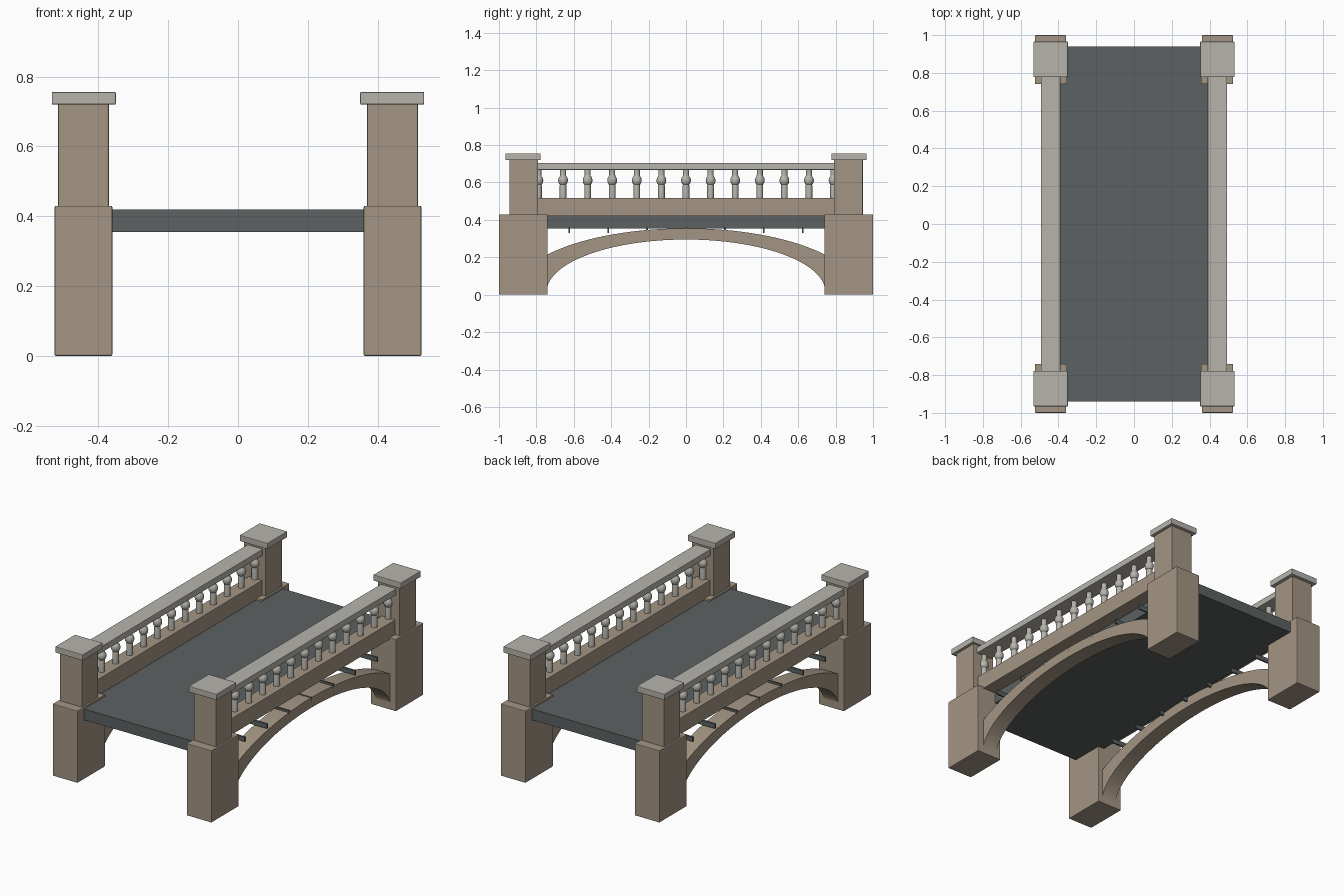
import bpy, bmesh, math

if "Cube" in bpy.data.objects:
    bpy.data.objects.remove(bpy.data.objects["Cube"])


def material(name, rgb):
    m = bpy.data.materials.new(name)
    lin = [((c / 255 + 0.055) / 1.055) ** 2.4 for c in rgb]
    m.diffuse_color = (*lin, 1)
    m.use_nodes = True
    m.node_tree.nodes["Principled BSDF"].inputs["Base Color"].default_value = m.diffuse_color
    return m


STONE = material("tan_stone", (163, 149, 131))
TRIM = material("light_grey_stone", (183, 180, 172))
ROAD = material("dark_grey_road", (92, 97, 97))


def make(name, bm, mat, bevel=0.0, smooth=False):
    bmesh.ops.recalc_face_normals(bm, faces=bm.faces)
    me = bpy.data.meshes.new(name)
    bm.to_mesh(me)
    bm.free()
    me.materials.append(mat)
    ob = bpy.data.objects.new(name, me)
    bpy.context.collection.objects.link(ob)
    if bevel:
        b = ob.modifiers.new("soft_edges", 'BEVEL')
        b.width, b.segments = bevel, 2
    if smooth:
        bpy.ops.object.select_all(action='DESELECT')
        ob.select_set(True)
        bpy.context.view_layer.objects.active = ob
        bpy.ops.object.shade_smooth_by_angle(angle=math.radians(40))
    return ob


def box(name, x, y, z, mat, bevel=0.0):
    bm = bmesh.new()
    bmesh.ops.create_cube(bm, size=1)
    for v in bm.verts:
        for i, (a, b) in enumerate((x, y, z)):
            v.co[i] = a if v.co[i] < 0 else b
    return make(name, bm, mat, bevel)


def span(s, a, b):
    return tuple(sorted((s * a, s * b)))


def arch(name, x):
    # elliptical arch: side profile swept across its thickness
    n, half = 40, 0.745
    inner, outer = [], []
    for i in range(n + 1):
        t = math.pi * i / n
        y = -half * math.cos(t)
        inner.append((y, 0.015 + 0.28 * math.sin(t)))
        outer.append((y, 0.02 + 0.335 * math.sqrt(1 - (y / 0.91) ** 2)))
    bm = bmesh.new()
    rings = [[bm.verts.new((xx, *p)) for p in (inner[i], outer[i])
              for xx in (x if p is inner[i] else x[::-1])] for i in range(n + 1)]
    for a, b in zip(rings, rings[1:]):
        for k in range(4):
            j = (k + 1) % 4
            bm.faces.new((a[k], a[j], b[j], b[k]))
    bm.faces.new(rings[0])
    bm.faces.new(rings[-1])
    return make(name, bm, STONE, smooth=True)


def baluster(name, x, y):
    # turned profile: foot column, ball, top column
    prof = [(0.018, 0.512), (0.018, 0.582)]
    for i in range(9):
        a = math.radians(-50 + 100 * i / 8)
        prof.append((0.026 * math.cos(a), 0.611 + 0.030 * math.sin(a)))
    prof += [(0.016, 0.642), (0.016, 0.675)]
    bm = bmesh.new()
    seg = 16
    rings = [[bm.verts.new((x + r * math.cos(2 * math.pi * k / seg),
                            y + r * math.sin(2 * math.pi * k / seg), z))
              for k in range(seg)] for r, z in prof]
    for a, b in zip(rings, rings[1:]):
        for k in range(seg):
            j = (k + 1) % seg
            bm.faces.new((a[k], a[j], b[j], b[k]))
    bm.faces.new(rings[0])
    bm.faces.new(rings[-1])
    return make(name, bm, TRIM, smooth=True)


# road deck
box("deck", (-0.40, 0.40), (-0.94, 0.94), (0.355, 0.42), ROAD)

for s, side in ((-1, "left"), (1, "right")):
    # corner piers, posts and caps
    for e, end in ((-1, "front"), (1, "back")):
        tag = f"{end}_{side}"
        box("pier_" + tag, span(s, 0.36, 0.525), span(e, 0.74, 1.0), (0, 0.43), STONE, 0.004)
        box("post_" + tag, span(s, 0.37, 0.515), span(e, 0.79, 0.945), (0.42, 0.725), STONE, 0.003)
        box("cap_" + tag, span(s, 0.35, 0.533), span(e, 0.777, 0.965), (0.72, 0.756), TRIM, 0.003)
    # parapet base, handrail and supporting arch
    box("parapet_base_" + side, span(s, 0.395, 0.485), (-0.80, 0.80), (0.42, 0.517), STONE, 0.002)
    box("handrail_" + side, span(s, 0.39, 0.492), (-0.80, 0.80), (0.668, 0.705), TRIM, 0.002)
    arch("arch_" + side, span(s, 0.39, 0.485))
    # balusters
    for i in range(-6, 7):
        baluster(f"baluster_{side}_{i + 7}", s * 0.44, i * 0.1315)
    # short brackets under the deck edge
    for i in range(-3, 4):
        y = i * 0.208
        box(f"bracket_{side}_{i + 4}", span(s, 0.365, 0.485), (y - 0.005, y + 0.005),
            (0.33, 0.358), ROAD)
